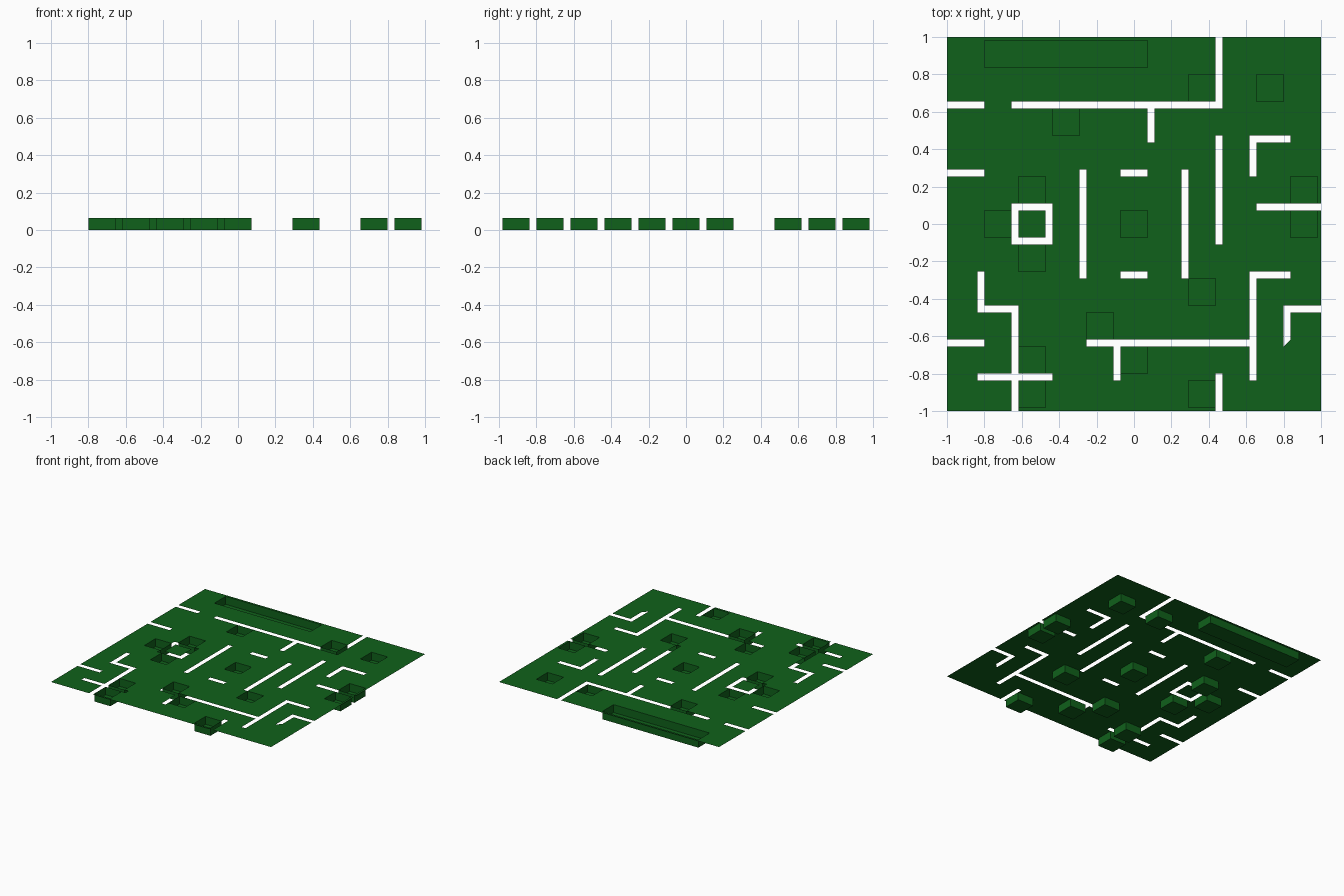
import bpy, bmesh

if "Cube" in bpy.data.objects:
    bpy.data.objects.remove(bpy.data.objects["Cube"])

TOP = 0.065          # height of the floor sheet
P = 2 / 11           # grid pitch: wide cells with narrow wall strips between
HALF = 0.4 * P

# Lattice lines: odd strips are cells, even strips are wall gaps
LINES = [-1.0]
for k in range(-5, 6):
    LINES += [k * P - HALF, k * P + HALF]
LINES.append(1.0)
N = len(LINES) - 1

mat = bpy.data.materials.new("green")
mat.diffuse_color = (0.005, 0.12, 0.011, 1)
mat.use_nodes = True
mat.node_tree.nodes["Principled BSDF"].inputs["Base Color"].default_value = mat.diffuse_color


def make_object(name, bm):
    bmesh.ops.remove_doubles(bm, verts=bm.verts, dist=1e-5)
    mesh = bpy.data.meshes.new(name)
    bm.to_mesh(mesh)
    bm.free()
    mesh.materials.append(mat)
    obj = bpy.data.objects.new(name, mesh)
    bpy.context.collection.objects.link(obj)


def face(bm, pts):
    bm.faces.new([bm.verts.new(p) for p in pts])


# Wall slots through the floor: x strips, y strips (inclusive)
slots = [
    (16, 16, 18, 22), (0, 2, 18, 18), (4, 16, 18, 18), (12, 12, 16, 18),
    (0, 2, 14, 14), (16, 16, 10, 16), (18, 20, 16, 16), (18, 18, 14, 16),
    (8, 8, 8, 14), (14, 14, 8, 14), (11, 11, 14, 14), (11, 11, 8, 8),
    (4, 4, 10, 12), (6, 6, 10, 12), (5, 5, 10, 10), (5, 5, 12, 12),
    (2, 2, 6, 8), (2, 4, 6, 6), (4, 4, 0, 6), (0, 2, 4, 4),
    (2, 6, 2, 2), (9, 18, 4, 4), (10, 10, 2, 4), (18, 18, 2, 8),
    (18, 20, 8, 8), (20, 22, 6, 6), (20, 20, 4, 6), (16, 16, 0, 2),
    (19, 22, 12, 12),
]
# Sunken pits: first x strip, last x strip, y strip
pits = [(3, 11, 21)] + [(x, x, y) for x, y in (
    (15, 19), (19, 19), (7, 17), (5, 13), (3, 11), (5, 9), (11, 11), (21, 13),
    (21, 11), (15, 7), (9, 5), (11, 3), (5, 3), (5, 1), (15, 1))]

holes = {(i, j) for a, b, c, d in slots
         for i in range(a, b + 1) for j in range(c, d + 1)}
holes |= {(i, j) for a, b, j in pits for i in range(a, b + 1)}

# Floor sheet
bm = bmesh.new()
for i in range(N):
    for j in range(N):
        x0, x1, y0, y1 = LINES[i], LINES[i + 1], LINES[j], LINES[j + 1]
        if (i, j) == (20, 4):      # slanted end of one slot
            face(bm, [(x0, y0, TOP), (x1, y0, TOP), (x1, y1, TOP)])
        elif (i, j) not in holes:
            face(bm, [(x0, y0, TOP), (x1, y0, TOP), (x1, y1, TOP), (x0, y1, TOP)])
make_object("floor_sheet", bm)

# Open-topped pits hanging below the sheet
for n, (a, b, j) in enumerate(pits):
    bm = bmesh.new()
    x0, x1, y0, y1 = LINES[a], LINES[b + 1], LINES[j], LINES[j + 1]
    ring = [(x0, y0), (x1, y0), (x1, y1), (x0, y1)]
    face(bm, [(x, y, 0) for x, y in ring])
    for k in range(4):
        p, q = ring[k], ring[(k + 1) % 4]
        face(bm, [(*q, 0), (*p, 0), (*p, TOP), (*q, TOP)])
    make_object("long_trough" if n == 0 else f"pit_{n}", bm)
